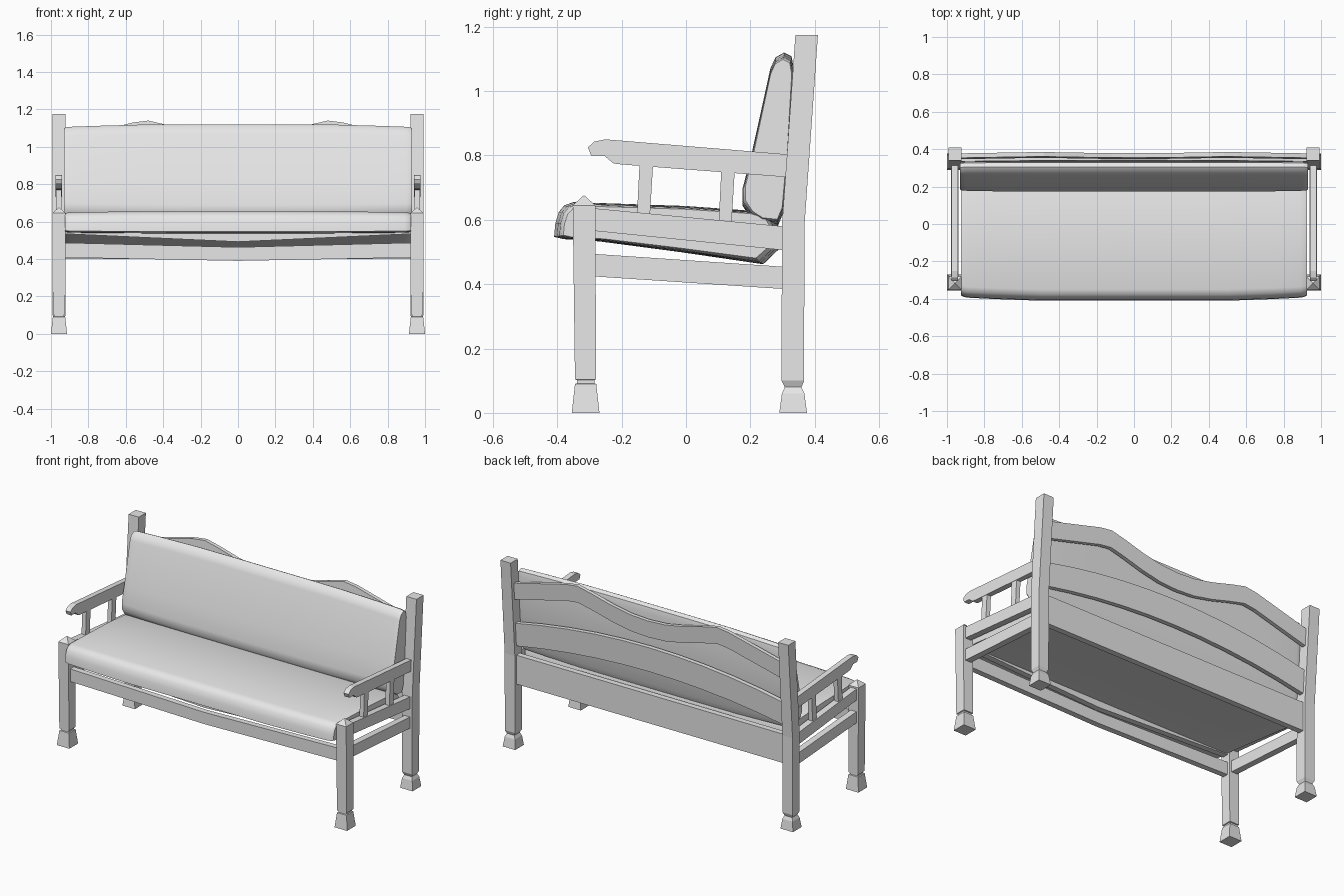
import bpy, bmesh, math

cube = bpy.data.objects.get("Cube")
if cube:
    bpy.data.objects.remove(cube, do_unlink=True)

mat = bpy.data.materials.new("light_grey")
mat.use_nodes = True
GREY = (0.8, 0.8, 0.8, 1)
mat.diffuse_color = GREY
mat.node_tree.nodes["Principled BSDF"].inputs["Base Color"].default_value = GREY


def loft(name, rings, smooth=None):
    """Skin a row of equal-length rings and cap both ends."""
    bm = bmesh.new()
    loops = [[bm.verts.new(p) for p in ring] for ring in rings]
    n = len(loops[0])
    for a, b in zip(loops, loops[1:]):
        for i in range(n):
            j = (i + 1) % n
            bm.faces.new((a[i], a[j], b[j], b[i]))
    bm.faces.new(loops[0])
    bm.faces.new(loops[-1])
    bmesh.ops.recalc_face_normals(bm, faces=bm.faces)
    mesh = bpy.data.meshes.new(name)
    bm.to_mesh(mesh)
    bm.free()
    mesh.materials.append(mat)
    obj = bpy.data.objects.new(name, mesh)
    bpy.context.collection.objects.link(obj)
    if smooth:
        bpy.ops.object.select_all(action='DESELECT')
        obj.select_set(True)
        bpy.context.view_layer.objects.active = obj
        bpy.ops.object.shade_smooth_by_angle(angle=math.radians(smooth))
    return obj


def side_profile(name, pts, x, half):
    """Extrude a (y, z) outline sideways."""
    return loft(name, [[(x + d, y, z) for y, z in pts] for d in (-half, half)])


def post(name, side, levels):
    """Stack square sections given as (z, y centre, half width)."""
    x = side * 0.957
    return loft(name, [[(x + a * h, y + b * h, z) for a, b in
                        ((-1, -1), (1, -1), (1, 1), (-1, 1))]
                       for z, y, h in levels])


def lean(z):
    """Depth of the back frame at a given height."""
    return 0.335 + max(0, z - 0.58) * 0.067


def rail(name, stations, y_at, half):
    """Board across the width from (x, bottom, top) stations."""
    return loft(name, [[(x, y_at(lo) - half, lo), (x, y_at(lo) + half, lo),
                        (x, y_at(hi) + half, hi), (x, y_at(hi) - half, hi)]
                       for x, lo, hi in stations])


def arc(lo, hi, lo_rise, hi_rise, steps=10):
    """Stations for a board bowed up or down in the middle."""
    out = []
    for i in range(steps + 1):
        t = 2 * i / steps - 1
        k = 1 - t * t
        out.append((0.935 * t, lo + lo_rise * k, hi + hi_rise * k))
    return out


def cushion(name, pts, cy, cz, ends):
    """Skin a (y, z) outline across the width, shrinking it to the ends."""
    half = [(x, s) for x, s in ends]
    stations = [(-x, s) for x, s in half] + [(0, (1, 1))] + half[::-1]
    return loft(name, [[(x, cy + (y - cy) * sy, cz + (z - cz) * sz)
                        for y, z in pts] for x, (sy, sz) in stations], 40)


# Legs, armrests and side rails
ARM = [(-0.305, 0.825), (-0.285, 0.843), (-0.25, 0.85), (0.32, 0.803),
       (0.31, 0.733), (-0.2, 0.772), (-0.225, 0.775), (-0.255, 0.8), (-0.295, 0.8)]
for label, s in (("left", 1), ("right", -1)):
    post(label + "_front_leg", s, [
        (0, -0.312, 0.043), (0.09, -0.312, 0.033), (0.092, -0.312, 0.027),
        (0.102, -0.312, 0.027), (0.104, -0.312, 0.033), (0.645, -0.317, 0.035),
        (0.675, -0.317, 0.002)])
    post(label + "_back_leg", s, [
        (0, 0.333, 0.043), (0.06, 0.333, 0.035), (0.08, 0.333, 0.026),
        (0.1, 0.332, 0.035), (0.58, 0.333, 0.035), (1.175, 0.375, 0.035)])
    x = s * 0.958
    side_profile(label + "_armrest", ARM, x, 0.017)
    side_profile(label + "_upper_side_rail", [(-0.3, 0.567), (-0.3, 0.637),
                 (0.32, 0.578), (0.32, 0.504)], x, 0.02)
    side_profile(label + "_lower_side_rail", [(-0.3, 0.425), (-0.3, 0.495),
                 (0.32, 0.453), (0.32, 0.384)], x, 0.02)
    for part, y in (("front", -0.132), ("back", 0.123)):
        side_profile(label + "_" + part + "_arm_support",
                     [(y - 0.022, 0.58), (y + 0.018, 0.58),
                      (y + 0.03, 0.78), (y - 0.012, 0.78)], x, 0.014)

# Front rails, sagging slightly in the middle
rail("lower_front_rail", [(-0.935, 0.408, 0.487), (0, 0.39, 0.463),
                          (0.935, 0.408, 0.487)], lambda z: -0.315, 0.018)
rail("upper_front_rail", [(-0.935, 0.535, 0.61), (0, 0.492, 0.6),
                          (0.935, 0.535, 0.61)], lambda z: -0.315, 0.018)

# Back boards
rail("bottom_back_board", arc(0.4, 0.58, 0, 0, 1), lean, 0.018)
rail("middle_back_board", arc(0.635, 0.78, 0.09, 0.1), lean, 0.014)
crest = [(0, 1.05), (0.12, 1.057), (0.25, 1.082), (0.38, 1.117),
         (0.48, 1.14), (0.56, 1.13), (0.935, 1.035)]
crest = [(-x, z) for x, z in crest[:0:-1]] + crest
rail("top_back_board", [(x, z - 0.105, z) for x, z in crest], lean, 0.012)

# Cushions
ENDS = [(0.925, (0.92, 0.84)), (0.915, (0.94, 0.89)), (0.89, (0.955, 0.93)),
        (0.75, (0.975, 0.96)), (0.5, (1, 0.99)), (0.25, (1, 1))]
cushion("seat_cushion", [
    (-0.41, 0.547), (-0.406, 0.59), (-0.395, 0.625), (-0.378, 0.645),
    (-0.35, 0.655), (0, 0.643), (0.22, 0.627), (0.27, 0.612), (0.293, 0.57),
    (0.29, 0.51), (0.24, 0.462), (-0.02, 0.5), (-0.27, 0.533), (-0.38, 0.54)],
    -0.05, 0.58, ENDS)
BACK_ENDS = [(0.93, (0.9, 0.92)), (0.922, (0.95, 0.94)), (0.9, (0.97, 0.95)),
             (0.75, (1, 0.97)), (0.5, (1, 0.995)), (0.25, (1, 1))]
cushion("back_cushion", [
    (0.285, 0.58), (0.235, 0.585), (0.2, 0.607), (0.175, 0.645),
    (0.175, 0.69), (0.203, 0.8), (0.262, 1.07), (0.278, 1.105), (0.305, 1.12),
    (0.328, 1.108), (0.335, 1.07), (0.32, 0.82), (0.302, 0.62)],
    0.27, 0.85, BACK_ENDS)
